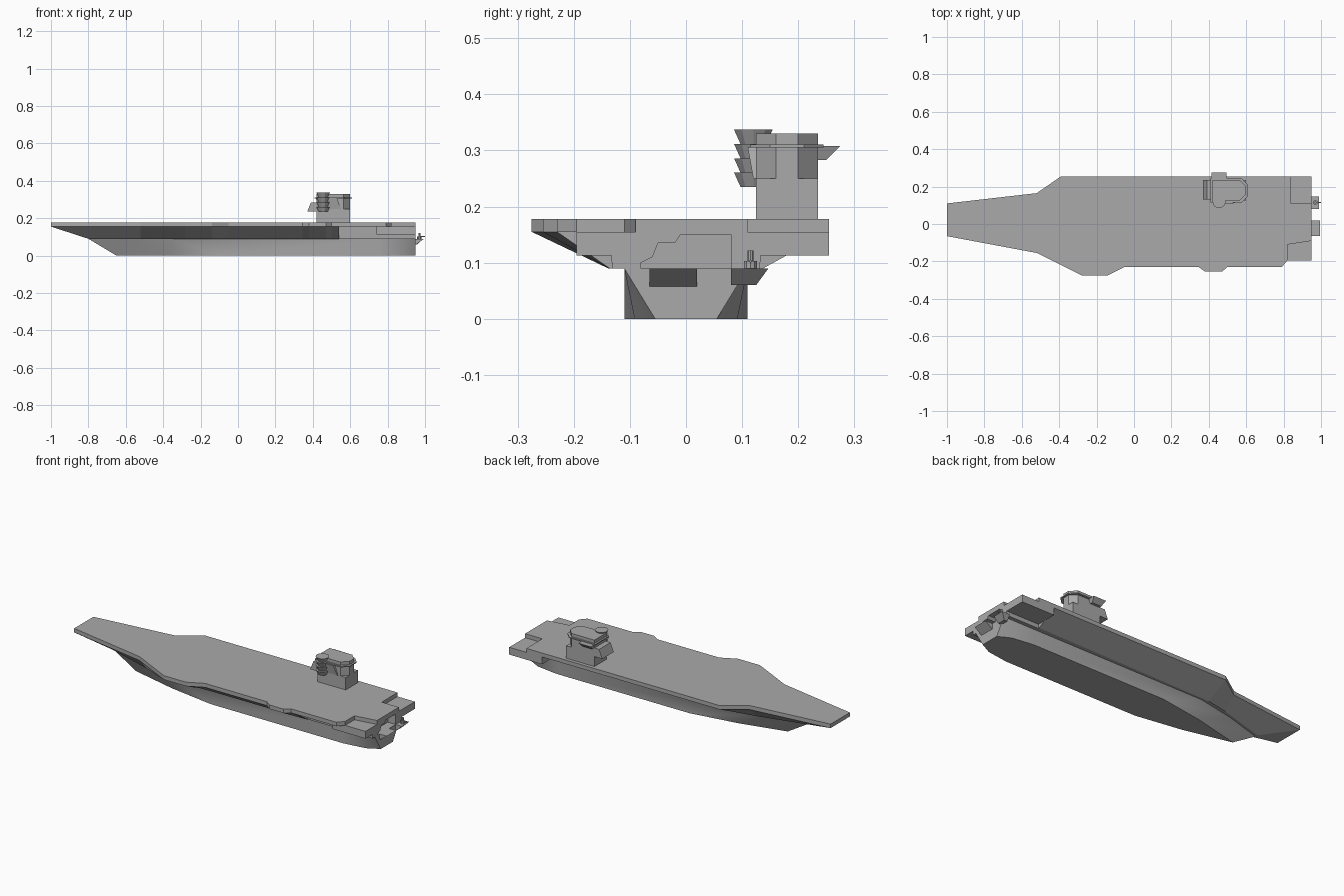
import bpy, bmesh, math

cube = bpy.data.objects.get("Cube")
if cube:
    bpy.data.objects.remove(cube, do_unlink=True)

# Main lines of the ship
BOW, STERN = -1, 0.95
WAIST, DECK_BOTTOM, DECK_TOP = 0.09, 0.155, 0.178
GALLERY_BOTTOM = 0.113
BEAM = 0.11
FOOT = 0.125
LEFT_EDGE, RIGHT_EDGE, BULGE_EDGE = 0.255, -0.23, -0.275
LEFT_GALLERY, RIGHT_GALLERY = 0.74, 0.54
ISLAND_X, ISLAND_Y = 0.51, 0.18
HOUSE_TOP, WALKWAY, ROOF = 0.25, 0.305, 0.33

GREY = (0.4, 0.4, 0.4, 1)
grey = bpy.data.materials.new("ship_grey")
grey.use_nodes = True
grey.diffuse_color = GREY
grey.node_tree.nodes["Principled BSDF"].inputs["Base Color"].default_value = GREY


def loft(name, low, high, smooth=False):
    """Closed solid between two matching loops of 3D points."""
    bm = bmesh.new()
    lower_verts = [bm.verts.new(point) for point in low]
    upper_verts = [bm.verts.new(point) for point in high]
    bm.faces.new(lower_verts[::-1])
    bm.faces.new(upper_verts)
    for i in range(len(low)):
        bm.faces.new((lower_verts[i - 1], lower_verts[i], upper_verts[i], upper_verts[i - 1]))
    bmesh.ops.recalc_face_normals(bm, faces=bm.faces)
    mesh = bpy.data.meshes.new(name)
    bm.to_mesh(mesh)
    bm.free()
    mesh.materials.append(grey)
    obj = bpy.data.objects.new(name, mesh)
    bpy.context.collection.objects.link(obj)
    if smooth:
        bpy.ops.object.select_all(action="DESELECT")
        obj.select_set(True)
        bpy.context.view_layer.objects.active = obj
        bpy.ops.object.shade_smooth_by_angle(angle=math.radians(30))
    return obj


def at(outline, z):
    return [(x, y, z) for x, y in outline]


def prism(name, outline, bottom, top):
    return loft(name, at(outline, bottom), at(outline, top))


def rect(back, front, right, left):
    return [(back, right), (front, right), (front, left), (back, left)]


def ring(x, y, radius, sides=10):
    turns = [i * math.tau / sides for i in range(sides)]
    return [(x + radius * math.cos(a), y + radius * math.sin(a)) for a in turns]


# Lower hull: each waterline tapers to a pointed bow and a narrower transom
def waterline(bow, shoulder, transom):
    half = [(STERN, transom), (0.88, (transom + 2 * BEAM) / 3), (0.75, BEAM),
            (shoulder, BEAM), ((bow + shoulder) / 2, BEAM * 0.6), (bow, 0)]
    return half + [(x, -y) for x, y in half[-2::-1]]


loft("lower_hull", at(waterline(-0.65, -0.1, BEAM / 2), 0),
     at(waterline(-0.8, -0.35, BEAM), WAIST), smooth=True)


# Deck edges, shared by the flight deck and the flare below it
bow_right = [(BOW, BEAM), (BOW, -0.065), (-0.52, -0.155), (-0.28, BULGE_EDGE),
             (-0.14, BULGE_EDGE), (-0.05, RIGHT_EDGE)]
bump = [(0.345, RIGHT_EDGE), (0.38, -LEFT_EDGE), (0.47, -LEFT_EDGE), (0.5, RIGHT_EDGE)]
bow_left = [(-0.39, LEFT_EDGE), (-0.52, 0.165)]


def foot(point):
    """Lower end of the flare under a deck edge point."""
    x, y = point
    taper = min(1, 0.15 + 1.2 * (x - BOW))
    return max(x, -0.8), math.copysign(min(abs(y), FOOT + abs(y) / 20) * taper, y)


# Upper hull: flare first, then upright walls beside the stern galleries
wall = FOOT + 0.01
flare = bow_right + bump + [
    (RIGHT_GALLERY, RIGHT_EDGE), (RIGHT_GALLERY, -wall), (STERN, -wall), (STERN, wall),
    (LEFT_GALLERY, wall), (LEFT_GALLERY, LEFT_EDGE)] + bow_left
upper = loft("upper_hull", at(map(foot, flare), WAIST), at(flare, DECK_BOTTOM))

# Stepped stern opening
steps = [(-0.08, 0.08), (0.08, 0.08), (0.08, 0.15), (-0.01, 0.15),
         (-0.02, 0.135), (-0.05, 0.135), (-0.06, BEAM), (-0.08, 0.1)]
cutter = loft("opening_cutter", [(STERN - 0.05, y, z) for y, z in steps],
              [(STERN + 0.05, y, z) for y, z in steps])
cutter.hide_render = True
cutter.hide_set(True)
cut = upper.modifiers.new("opening", "BOOLEAN")
cut.operation = "DIFFERENCE"
cut.object = cutter

# Flight deck with notched stern corners
notches = [(0.79, RIGHT_EDGE), (0.82, -0.195), (0.82, -BEAM), (STERN, -WAIST),
           (STERN, BEAM), (0.84, BEAM), (0.84, LEFT_EDGE)]
prism("flight_deck", bow_right + bump + notches + bow_left, DECK_BOTTOM, DECK_TOP)

# Stern galleries
for name, right, left in (("right_gallery", -0.195, -FOOT), ("left_gallery", FOOT, LEFT_EDGE)):
    prism(name, rect(LEFT_GALLERY, STERN, right, left), GALLERY_BOTTOM, DECK_BOTTOM)

# Stern platforms with sloping undersides
loft("boat_platform", at(rect(STERN - 0.01, STERN, -0.065, 0.02), 0.058),
     at(rect(STERN - 0.01, 0.995, -0.065, 0.02), WAIST))
loft("gun_platform", at(rect(STERN - 0.01, 0.96, 0.08, 0.125), 0.06),
     at(rect(STERN - 0.01, 0.99, 0.08, 0.147), WAIST))

# Stern gun
gun_y = 0.115
prism("gun_base", ring(0.97, gun_y, 0.012), WAIST, 0.103)
prism("gun_mount", ring(0.97, gun_y, 0.006), WAIST, 0.122)
prism("gun_barrel", rect(0.97, 1, gun_y - 0.002, gun_y + 0.002), 0.1, 0.105)


# Island: a square house below, a tower with chamfered aft corners above
def island(length, width, chamfer):
    side = [(-length, width), (length - chamfer, width), (length, width - chamfer)]
    outline = side + [(x, -y) for x, y in side[::-1]]
    return [(ISLAND_X + x, ISLAND_Y + y) for x, y in outline]


prism("island_house", island(0.09, 0.055, 0), DECK_TOP, HOUSE_TOP)
prism("island_tower", island(0.09, 0.055, 0.035), HOUSE_TOP, ROOF)
prism("bridge_walkway", island(0.1, 0.065, 0.035), WALKWAY, WALKWAY + 0.006)

# Forward bridge with a raked face
loft("forward_bridge", at(rect(0.37, 0.44, 0.13, 0.235), 0.235),
     at(rect(0.39, 0.44, 0.13, 0.235), 0.285))

# Flared bridge wing and gallery on the two sides
tub_x = 0.455
loft("left_bridge_wing", at(rect(tub_x - 0.03, tub_x + 0.03, ISLAND_Y, 0.25), 0.283),
     at(rect(tub_x - 0.04, tub_x + 0.04, ISLAND_Y, 0.275), WALKWAY + 0.003))
loft("right_bridge_gallery", at(rect(tub_x, 0.55, 0.12, ISLAND_Y), HOUSE_TOP),
     at(rect(tub_x, 0.53, BEAM, ISLAND_Y), WALKWAY))

# Stacked flared lookout tubs
for level in range(4):
    bottom = 0.235 + level * 0.0255
    loft("lookout_tub", at(ring(tub_x, 0.12, 0.024), bottom),
         at(ring(tub_x, 0.12, 0.036), bottom + 0.0255), smooth=True)
